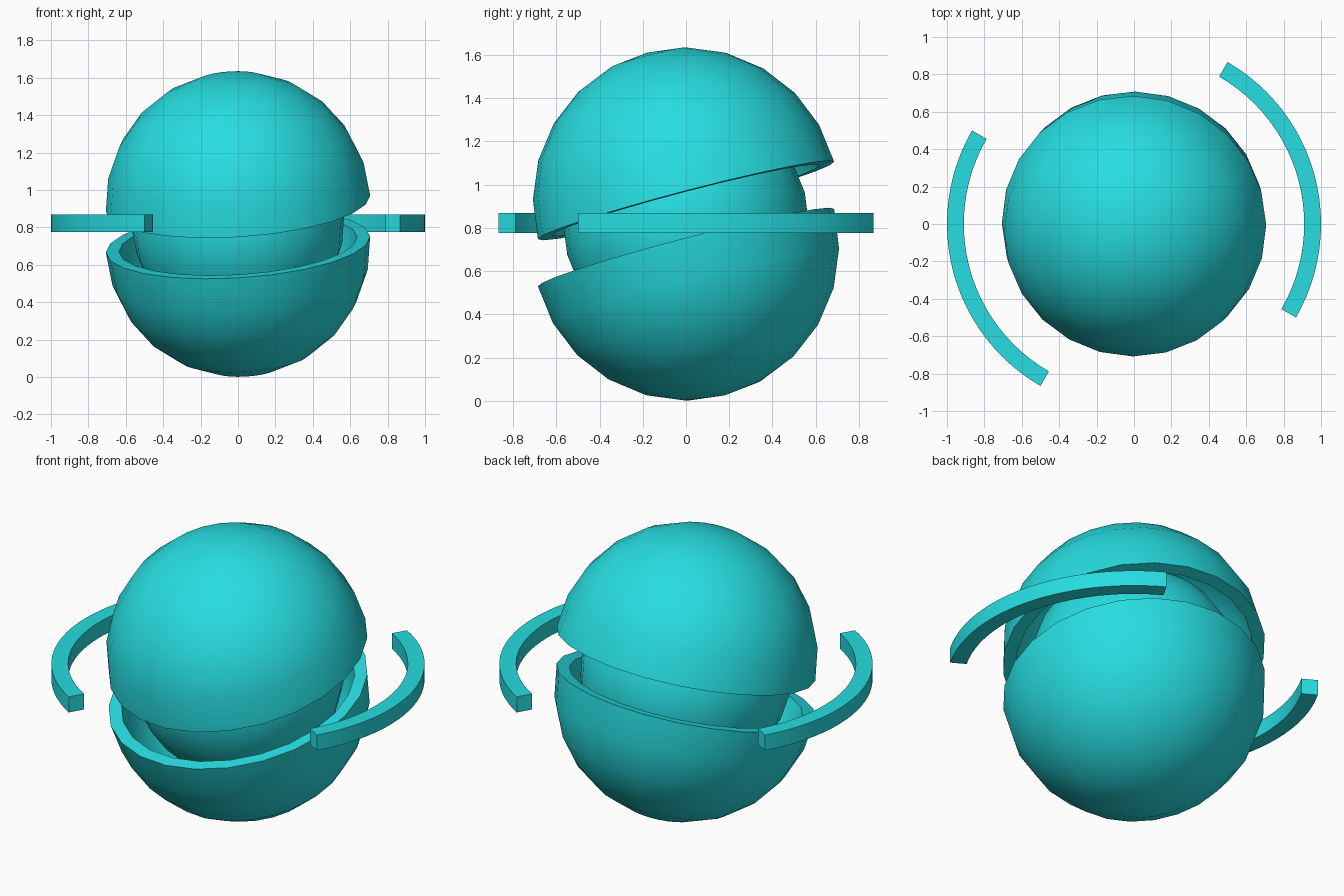
import bpy, bmesh, math
from mathutils import Vector, Matrix

cube = bpy.data.objects.get("Cube")
if cube:
    bpy.data.objects.remove(cube, do_unlink=True)

SIDES = 24
OUTER, INNER, CORE = 0.708, 0.638, 0.568
LOWER_Z, CORE_Z, UPPER_Z = 0.709, 0.82, 0.927

teal = bpy.data.materials.new("teal")
teal.use_nodes = True
color = (0.02, 0.72, 0.75, 1)
teal.diffuse_color = color
teal.node_tree.nodes["Principled BSDF"].inputs["Base Color"].default_value = color

# Shared lean of the split ball
up = Vector((0, 0, 1))
lean = up.rotation_difference(Vector((-0.064, -0.262, 1))).to_matrix().to_4x4()


def finish(bm, name, matrix):
    bmesh.ops.recalc_face_normals(bm, faces=bm.faces)
    mesh = bpy.data.meshes.new(name)
    bm.to_mesh(mesh)
    bm.free()
    obj = bpy.data.objects.new(name, mesh)
    bpy.context.collection.objects.link(obj)
    mesh.materials.append(teal)
    obj.matrix_world = matrix
    bpy.ops.object.select_all(action='DESELECT')
    bpy.context.view_layer.objects.active = obj
    obj.select_set(True)
    bpy.ops.object.shade_smooth_by_angle(angle=math.radians(35))
    return obj


def spin(profile, angle, steps, closed_profile):
    """Sweep a profile in the xz plane around z."""
    bm = bmesh.new()
    verts = [bm.verts.new((x, 0, z)) for x, z in profile]
    edges = [bm.edges.new(pair) for pair in zip(verts, verts[1:])]
    if closed_profile:
        edges.append(bm.edges.new((verts[-1], verts[0])))
    bmesh.ops.spin(bm, geom=verts + edges, cent=(0, 0, 0), axis=(0, 0, 1),
                   angle=angle, steps=steps)
    bmesh.ops.remove_doubles(bm, verts=bm.verts, dist=0.0001)
    return bm


def half_shell(name, side, z):
    """Hollow half ball with a flat rim; side is +1 for the dome."""
    quarter = [math.radians(15 * i) for i in range(7)]
    outer = [(OUTER * math.cos(t), side * OUTER * math.sin(t)) for t in quarter]
    inner = [(INNER * math.cos(t), side * INNER * math.sin(t)) for t in quarter]
    # The poles of both walls stay unconnected so the shell is hollow
    bm = spin(outer[::-1] + inner, math.tau, SIDES, False)
    finish(bm, name, Matrix.Translation((0, 0, z)) @ lean)


half_shell("lower_shell", -1, LOWER_Z)
half_shell("upper_shell", 1, UPPER_Z)

# Inner ball seen through the gap
bm = bmesh.new()
bmesh.ops.create_uvsphere(bm, u_segments=SIDES, v_segments=SIDES // 2, radius=CORE)
finish(bm, "inner_ball", Matrix.Translation((0, 0, CORE_Z)) @ lean)

# Two quarter-circle bars floating around the ball
bar = [(0.91, -0.046), (1, -0.046), (1, 0.046), (0.91, 0.046)]
for name, start in (("left_arc", -30), ("right_arc", 150)):
    bm = spin(bar, math.pi / 2, SIDES, True)
    ends = [e for e in bm.edges if e.is_boundary]
    bmesh.ops.holes_fill(bm, edges=ends, sides=4)
    finish(bm, name, Matrix.Translation((0, 0, CORE_Z + 0.002))
           @ Matrix.Rotation(math.radians(start), 4, 'Z'))
